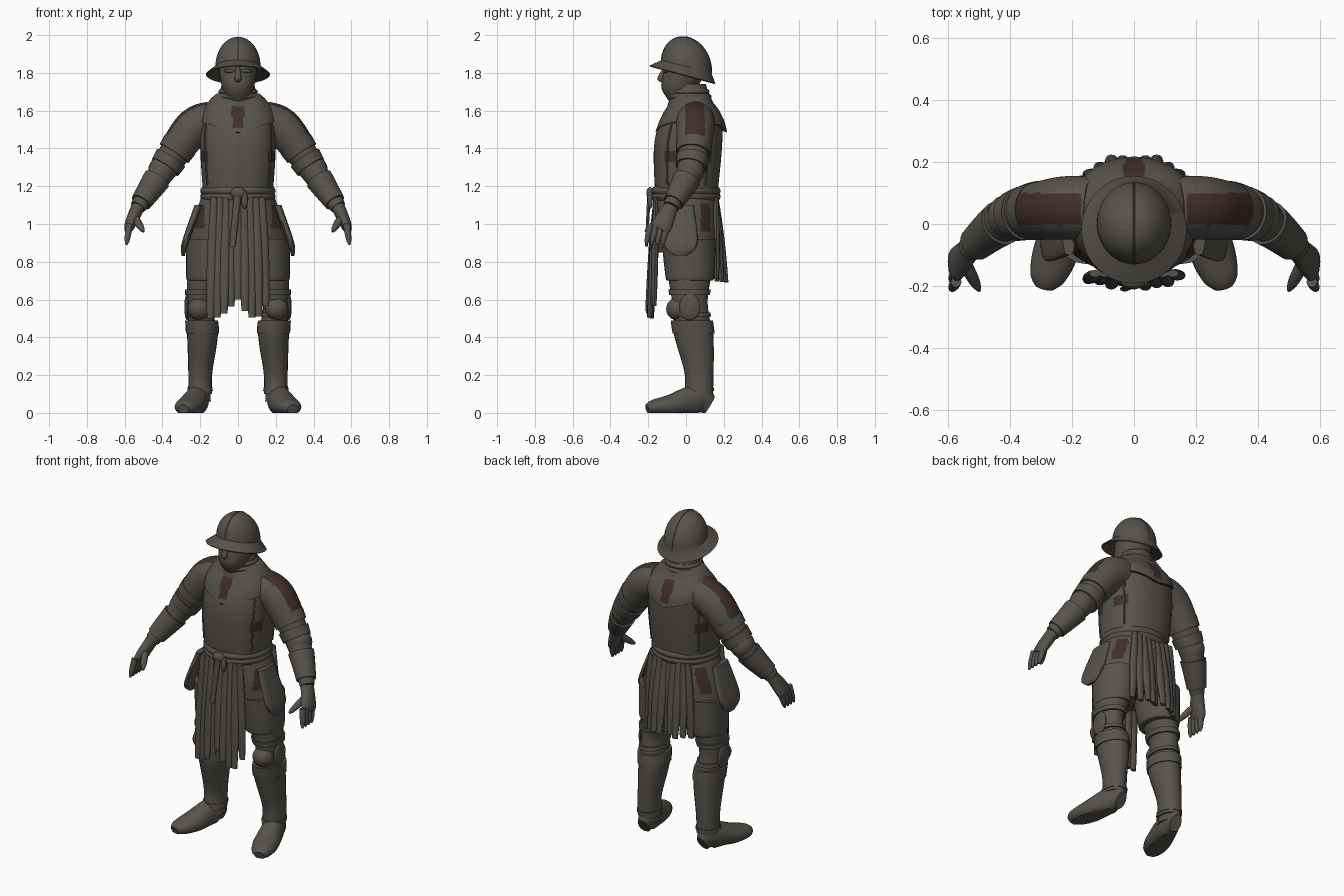
import bpy, bmesh, math, random
from mathutils import Vector, Matrix

random.seed(4)
cube = bpy.data.objects.get("Cube")
if cube:
    bpy.data.objects.remove(cube, do_unlink=True)


def material(name, rgb):
    mat = bpy.data.materials.new(name)
    mat.use_nodes = True
    mat.diffuse_color = (*rgb, 1)
    mat.node_tree.nodes["Principled BSDF"].inputs["Base Color"].default_value = (*rgb, 1)
    return mat


STEEL = material("dull grey", (.095, .086, .074))
RED = material("dark red", (.055, .026, .027))
ACROSS, DEEP, UPWARD = Vector((1, 0, 0)), Vector((0, 1, 0)), Vector((0, 0, 1))


def ring(x, y, z, width, depth=None):
    """One elliptical cross-section: its centre and two radii."""
    return [x, y, z, width, depth or width]


def blend(start, end, t):
    return [a + (b - a) * t for a, b in zip(start, end)]


def grown(rings, amount):
    return [ring(x, y, z, width + amount, depth + amount) for x, y, z, width, depth in rings]


def smooth_rings(rings, steps):
    """Catmull-Rom interpolation between cross-sections."""
    result = []
    last = len(rings) - 1
    for i in range(last):
        before, start, end, after = (rings[min(last, max(0, i + k))] for k in (-1, 0, 1, 2))
        for k in range(steps):
            t = k / steps
            result.append([q + t * (r - p) / 2 + t * t * (p - 5 * q / 2 + 2 * r - s / 2)
                           + t ** 3 * (3 * q - p - 3 * r + s) / 2
                           for p, q, r, s in zip(before, start, end, after)])
    return result + [rings[last]]


def finish(name, bm, side=1, paint=None):
    bmesh.ops.recalc_face_normals(bm, faces=bm.faces)
    if paint:
        for face in bm.faces:
            face.material_index = int(paint(face.calc_center_median()))
    if side < 0:
        bmesh.ops.scale(bm, vec=(-1, 1, 1), verts=bm.verts)
        bmesh.ops.reverse_faces(bm, faces=bm.faces)
    mesh = bpy.data.meshes.new(name)
    bm.to_mesh(mesh)
    bm.free()
    mesh.materials.append(STEEL)
    mesh.materials.append(RED)
    part = bpy.data.objects.new(name, mesh)
    bpy.context.collection.objects.link(part)
    bpy.ops.object.select_all(action='DESELECT')
    part.select_set(True)
    bpy.context.view_layer.objects.active = part
    bpy.ops.object.shade_smooth_by_angle(angle=math.radians(40))


def loft(name, rings, side=1, count=24, steps=1, up=None, power=1, warp=None, paint=None):
    """Skin the rings; they lie level, or across the path when up is given."""
    rings = smooth_rings(rings, steps)
    centres = [Vector(r[:3]) for r in rings]
    bm = bmesh.new()
    loops = []
    for i, (centre, section) in enumerate(zip(centres, rings)):
        u, v = ACROSS, DEEP
        if up:
            along = (centres[min(i + 1, len(centres) - 1)] - centres[max(i - 1, 0)]).normalized()
            u = up.cross(along).normalized()
            v = along.cross(u)
        loop = []
        for k in range(count):
            cos, sin = math.cos(math.tau * k / count), math.sin(math.tau * k / count)
            point = (centre + u * section[3] * math.copysign(abs(cos) ** power, cos)
                     + v * section[4] * math.copysign(abs(sin) ** power, sin))
            loop.append(bm.verts.new(warp(point) if warp else point))
        loops.append(loop)
    for lower, upper in zip(loops, loops[1:]):
        for k in range(count):
            bm.faces.new((lower[k], lower[k - 1], upper[k - 1], upper[k]))
    bm.faces.new(loops[0])
    bm.faces.new(loops[-1])
    finish(name, bm, side, paint)


def ball(name, place, size, side=1):
    bm = bmesh.new()
    bmesh.ops.create_uvsphere(bm, u_segments=20, v_segments=12, radius=1,
                              matrix=Matrix.Translation(place) @ Matrix.Diagonal((*size, 1)))
    finish(name, bm, side)


def band(name, middle, height):
    """A level roll around the body, fullest at its middle."""
    x, y, z, width, depth = middle
    loft(name, [ring(x, y, z + k * height, width - abs(k) * .01, depth - abs(k) * .01)
                for k in (-1, 0, 1)], count=48, steps=4)


def digit(name, base, tip, radius, side, up):
    """A finger that tapers to a rounded tip."""
    loft(name, [ring(*blend(base, tip, k / 6), radius * math.sqrt(1.1 - (k / 6) ** 3))
                for k in range(7)], side, count=10, up=up)


def cloth_strip(name, x, top, bottom):
    """A hanging pleat from one (y, z) point to another, fullest halfway."""
    rings = []
    for k in range(7):
        y, z = blend(top, bottom, k / 6)
        swell = math.sin(math.pi * k / 6)
        rings.append(ring(x * (.9 + k / 40), y, z, .018 + .01 * swell, .012 + .006 * swell))
    loft(name, rings, count=12)


# Torso, with a pointed upper plate
torso = smooth_rings([ring(0, 0, 1.1, .18, .16), ring(0, .01, 1.4, .2, .18), ring(0, .03, 1.57, .19, .158),
                      ring(0, .03, 1.66, .14, .1), ring(0, .03, 1.7, .09, .08)], 10)


def chest_stripe(c):
    return abs(c.x) < .032 and 1.51 < c.z < 1.63


def torso_red(c):
    flank = 1.33 < c.z < 1.39 and abs(c.x) > .13 and .045 < abs(c.y - .01) < .125
    return flank or chest_stripe(c)


def pointed_hem(point):
    drop = .4 * max(0, 1 - abs(point.x) / .2) * (1.7 - point.z)
    return point + Vector((0, math.copysign(drop / 4, point.y), -drop))


loft("breastplate", torso, count=128, steps=2, power=.85, paint=torso_red)
loft("upper_plate", grown(torso[18:38], .01), count=128, steps=2, power=.85, warp=pointed_hem, paint=chest_stripe)

# Rolled edges down both flanks
for side, word in ((1, "left"), (-1, "right")):
    for facing, place in ((-1, "front"), (1, "back")):
        loft(f"{word}_{place}_plate_edge", [ring(.86 * width, y + facing * .6 * depth, z, .006)
             for x, y, z, width, depth in torso[4:20]], side, count=8, up=DEEP)

# Head, face and collar
loft("head", [ring(0, -.03, 1.65, .055, .06), ring(0, -.035, 1.72, .083, .095),
              ring(0, -.01, 1.8, .1, .11), ring(0, 0, 1.87, .1, .11)], steps=5)
loft("nose", [ring(0, -.11, 1.83, .01), ring(0, -.135, 1.77, .018), ring(0, -.12, 1.75, .01)], count=10, steps=4)
ball("chin", (0, -.1, 1.705), (.035, .022, .025))
for side, word in ((1, "left"), (-1, "right")):
    ball(word + "_brow", (.04, -.105, 1.81), (.035, .015, .01), side)
loft("neck", [ring(0, .02, 1.62, .12), ring(0, .02, 1.74, .085)])
for radius, height in ((.115, 1.675), (.105, 1.7)):
    band("collar_roll", ring(0, .02, height, radius), .015)

# Kettle helmet: domed crown and flat brim, tilted back
tilt = Matrix.Translation((0, -.02, 1.787)) @ Matrix.Rotation(math.radians(-15), 4, 'X')
crown = []
for k in range(11):
    rise, spread = math.sin(math.pi * k / 20), max(.03, math.cos(math.pi * k / 20))
    crown.append(ring(0, .01 - .03 * rise, .05 + .152 * rise, .12 * spread, .137 * spread))
brim = [ring(0, 0, .03, .1, .11), ring(0, 0, 0, .165, .175), ring(0, 0, .005, .17, .18)]
loft("helmet", brim + crown, count=40, warp=lambda point: tilt @ point)
front_ridge = [(0, y - depth, z) for x, y, z, width, depth in crown]
back_ridge = [(0, y + depth, z) for x, y, z, width, depth in reversed(crown)]
loft("helmet_ridge", [ring(*(tilt @ Vector(point)), .003) for point in front_ridge + back_ridge],
     count=8, up=ACROSS)

# Belts, knot and sash
for height in (1.145, 1.175):
    band("belt", ring(0, 0, height, .2, .184), .02)
ball("belt_knot", (0, -.19, 1.165), (.04, .02, .03))
ball("sash_loop", (.035, -.19, 1.13), (.016, .014, .05))
loft("sash_end", [ring(0, -.195, 1.17, .02, .01), ring(-.03, -.21, .88, .016, .008)], count=10)


# Skirt with red straps, and ragged cloth over it
def skirt_strap(c):
    rear = .078 < c.y < .13 and abs(c.x) > .15 and .96 < c.z < 1.11
    fore = .178 < abs(c.x) < .23 and c.y < -.04 and .98 < c.z < 1.1
    return rear or fore


loft("skirt", [ring(0, 0, 1.15, .19, .165), ring(0, .01, 1, .245, .175), ring(0, .02, .85, .265, .17)],
     count=128, steps=20, paint=skirt_strap)
for i in range(-4, 5):
    sway = random.uniform(-.01, .01)
    hem = random.uniform(.49, .58) if i else .6
    cloth_strip("front_cloth_strip", i * .035, (-.16, 1.14), (sway - .205 + .007 * abs(i), hem))
    cloth_strip("back_cloth_strip", i * .035, (.16, 1.14), (.185 + .03 * math.sin(abs(i)), .7 + sway))

# Limb centre lines, shared by the cloth and the armour over it
arm = smooth_rings([ring(.13, .05, 1.55, .095), ring(.245, .05, 1.5, .094), ring(.4, .02, 1.28, .07),
                    ring(.53, -.08, 1.09, .042)], 10)
leg = smooth_rings([ring(.16, .02, .8, .11, .13), ring(.2, .02, .6, .07, .095), ring(.188, .04, .42, .072, .095),
                    ring(.2, .07, .2, .053, .066), ring(.2, .06, .06, .056, .07)], 8)


def shoulder_patch(c):
    return -.005 < c.y < .1 and abs(c.x) > .17 and c.z > 1.45 and abs(c.x) + c.z > 1.8


def flat_sole(point):
    point.z = max(point.z, 0)
    return point


for side, word in ((1, "left"), (-1, "right")):
    # Hip plate and breeches
    loft(word + "_hip_plate", [ring(.21, -.03, 1.1, .02, .07), ring(.28, -.03, .9, .018, .09),
         ring(.29, -.03, .83, .008, .03)], side, steps=6, power=.7)
    loft(word + "_breeches", [ring(.15, .015, .92, .125, .145), ring(.165, .02, .73, .11, .13),
         ring(.168, .02, .7, .1, .12)], side, steps=5)
    # Leg armour
    loft(word + "_leg", leg, side)
    loft(word + "_greave", grown(leg[13:30], .01), side)
    loft(word + "_greave_cuff", grown(leg[13:17], .016), side)
    loft(word + "_ankle_band", grown(leg[27:29], .014), side)
    for k in (6, 11):
        loft(word + "_knee_strap", grown(leg[k:k + 2], .01), side)
    ball(word + "_knee_cap", (.205, -.045, .55), (.062, .06, .06), side)
    ball(word + "_knee_wing", (.27, .02, .56), (.014, .055, .07), side)
    # Boot
    loft(word + "_boot", [ring(.2, .125, .04, .035, .05), ring(.21, .06, .07, .058, .08),
         ring(.25, -.08, .04, .073, .058), ring(.28, -.17, .03, .058, .04), ring(.29, -.205, .02, .03, .025)],
         side, steps=8, up=UPWARD, warp=flat_sole)
    # Sleeve and layered arm armour
    loft(word + "_sleeve", arm, side, up=DEEP)
    loft(word + "_shoulder_plate", grown(arm[:17], .007), side, count=80, steps=3, up=DEEP, paint=shoulder_patch)
    for k in (14, 17):
        loft(word + "_arm_band", grown(arm[k:k + 3], .01), side, up=DEEP)
    ball(word + "_elbow_guard", (.405, .025, 1.285), (.07, .072, .075), side)
    loft(word + "_gauntlet_cuff", grown(arm[22:29], .01), side, up=DEEP)
    # Hand
    loft(word + "_palm", [ring(.53, -.08, 1.09, .036, .038), ring(.57, -.125, 1, .03, .055),
         ring(.58, -.14, .97, .02, .05)], side, steps=4, up=DEEP)
    for i in range(4):
        y = -.1 - .029 * i
        digit(word + "_finger", (.575, y, 1), (.59, y - .025, .89), .017, side, DEEP)
    digit(word + "_thumb", (.55, -.12, 1.04), (.5, -.215, .96), .02, side, ACROSS)
